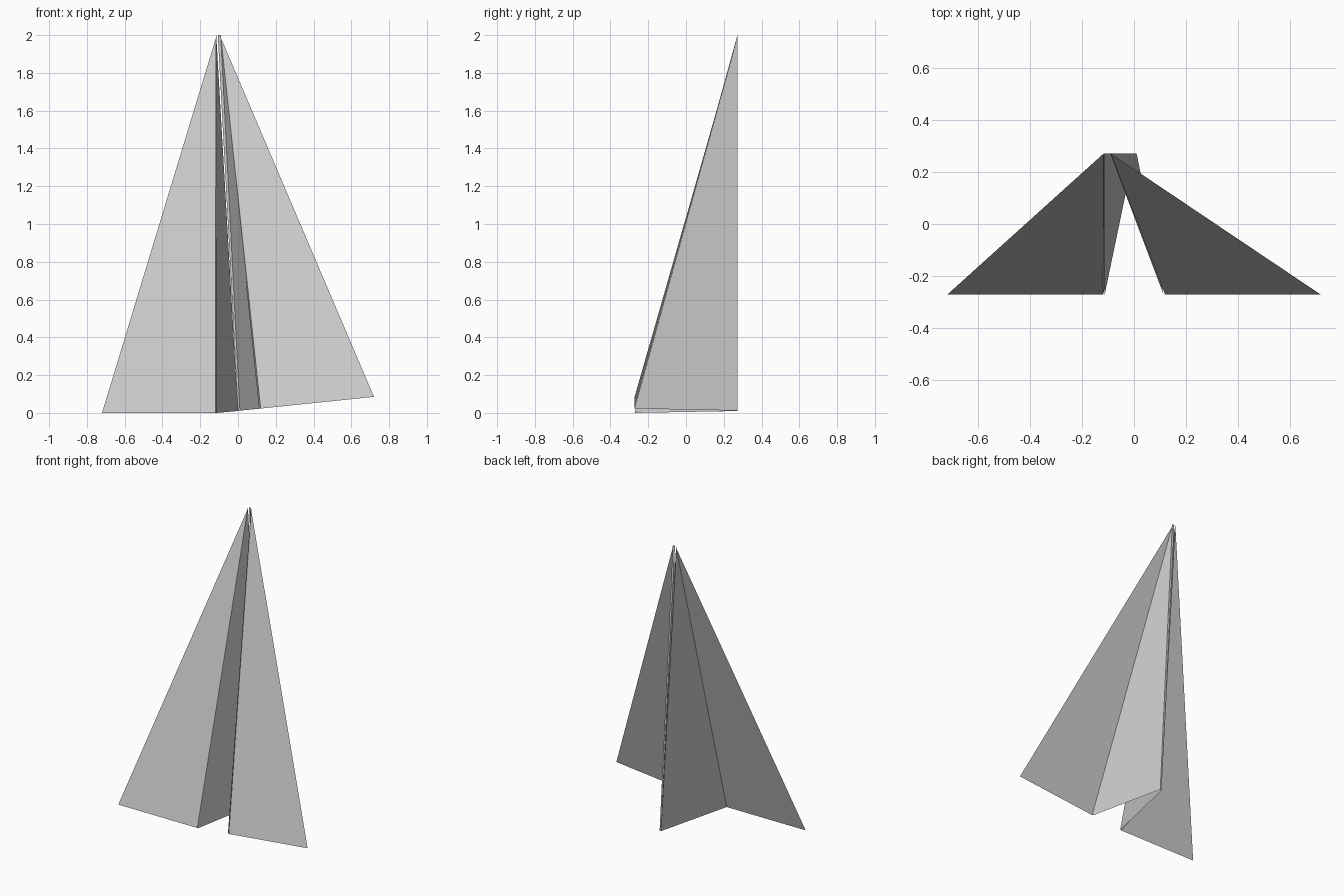
import bpy

if "Cube" in bpy.data.objects:
    bpy.data.objects.remove(bpy.data.objects["Cube"])

# Folded paper dart standing on its tail, nose up


def sheet(name, points, faces):
    mesh = bpy.data.meshes.new(name)
    mesh.from_pydata(points, [], faces)
    mesh.update()
    obj = bpy.data.objects.new(name, mesh)
    bpy.context.collection.objects.link(obj)
    return obj


def half(side, nose, tip, crease, spine, inward):
    # wing: one sheet from the outer tip to the fold
    sheet(side + "_wing", [nose, tip, crease], [(0, 1, 2)])
    # keel: outer layer and the flap folded inside it, joined at the spine
    top = (nose[0] + inward * 0.3, 0.272, 2.0)
    inner = (crease[0] + inward, crease[1], crease[2])
    sheet(side + "_keel", [nose, crease, spine, top, inner],
          [(0, 1, 2), (0, 2, 3), (3, 2, 4)])


half("left", (-0.117, 0.272, 1.985), (-0.72, -0.272, 0.0),
     (-0.119, -0.272, 0.0), (0.0, 0.272, 0.01), 0.006)
half("right", (-0.09, 0.272, 1.985), (0.72, -0.272, 0.085),
     (0.12, -0.272, 0.023), (0.01, 0.272, 0.012), -0.006)

# narrow fold along the bottom of the keel
sheet("spine_fold", [(-0.107, 0.272, 2.0), (-0.09, 0.272, 2.0),
                     (0.01, 0.272, 0.012), (0.0, 0.272, 0.01)], [(0, 1, 2, 3)])
